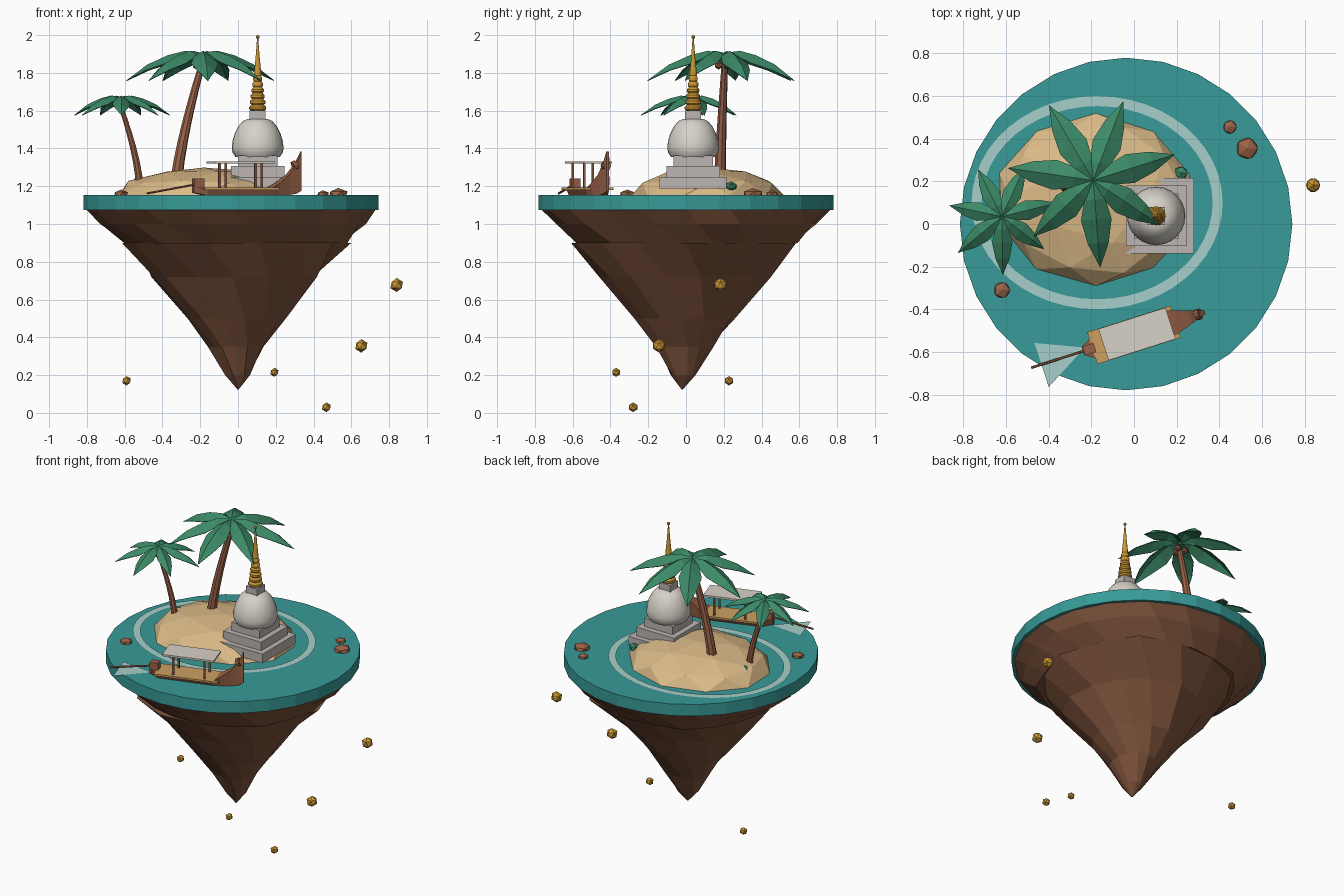
import bpy, bmesh, math, random
from mathutils import Vector, Matrix

if "Cube" in bpy.data.objects:
    bpy.data.objects.remove(bpy.data.objects["Cube"])

random.seed(4)


def material(name, r, g, b):
    m = bpy.data.materials.new(name)
    lin = [((c / 255 + 0.055) / 1.055) ** 2.4 for c in (r, g, b)]
    m.diffuse_color = (*lin, 1)
    m.use_nodes = True
    m.node_tree.nodes["Principled BSDF"].inputs["Base Color"].default_value = m.diffuse_color
    return m


SEA = material("sea teal", 55, 155, 152)
FOAM = material("pale foam", 166, 207, 202)
SAND = material("sand", 220, 187, 136)
ROCK = material("brown rock", 128, 84, 60)
WOOD = material("reddish wood", 155, 99, 72)
GOLD = material("gold", 205, 152, 52)
LEAF = material("palm green", 60, 138, 103)
WHITE = material("warm white", 215, 210, 200)
STONE = material("grey stone", 188, 182, 178)
DECK = material("deck tan", 204, 160, 96)


def make(name, verts, faces, mat, smooth=False):
    me = bpy.data.meshes.new(name)
    me.from_pydata([tuple(v) for v in verts], [], faces)
    bm = bmesh.new()
    bm.from_mesh(me)
    bmesh.ops.recalc_face_normals(bm, faces=bm.faces)
    bm.to_mesh(me)
    bm.free()
    me.materials.append(mat)
    ob = bpy.data.objects.new(name, me)
    bpy.context.collection.objects.link(ob)
    if smooth:
        bpy.ops.object.select_all(action='DESELECT')
        ob.select_set(True)
        bpy.context.view_layer.objects.active = ob
        bpy.ops.object.shade_smooth_by_angle(angle=math.radians(35))
    return ob


def loft(name, rings, mat, smooth=False):
    """Skin a list of equally sized rings and cap both ends."""
    n = len(rings[0])
    verts = [v for r in rings for v in r]
    faces = [(i * n + j, i * n + (j + 1) % n, (i + 1) * n + (j + 1) % n, (i + 1) * n + j)
             for i in range(len(rings) - 1) for j in range(n)]
    faces += [tuple(range(n)), tuple(range(len(verts) - n, len(verts)))]
    return make(name, verts, faces, mat, smooth)


def ring(x, y, z, r, n, turn=0, jitter=0):
    out = []
    for j in range(n):
        a = turn + 2 * math.pi * j / n
        k = r * (1 + random.uniform(-jitter, jitter))
        out.append((x + k * math.cos(a), y + k * math.sin(a), z))
    return out


def lathe(name, x, y, profile, n, mat, smooth=False):
    return loft(name, [ring(x, y, z, r, n) for r, z in profile], mat, smooth)


def box(name, centre, size, mat, matrix=Matrix()):
    sx, sy, sz = (s / 2 for s in size)
    c = Vector(centre)
    rings = [[matrix @ (c + Vector((a * sx, b * sy, k * sz)))
              for a, b in ((-1, -1), (1, -1), (1, 1), (-1, 1))] for k in (-1, 1)]
    return loft(name, rings, mat)


def ball(name, centre, scale, mat, sub=1, jitter=0):
    bm = bmesh.new()
    bmesh.ops.create_icosphere(bm, subdivisions=sub, radius=1)
    for v in bm.verts:
        k = 1 + random.uniform(-jitter, jitter)
        v.co = Vector(centre) + Vector(a * s * k for a, s in zip(v.co, scale))
    me = bpy.data.meshes.new(name)
    bm.to_mesh(me)
    bm.free()
    me.materials.append(mat)
    ob = bpy.data.objects.new(name, me)
    bpy.context.collection.objects.link(ob)
    return ob


def tube(name, points, radii, mat, n=8):
    pts = [Vector(p) for p in points]
    rings = []
    for i, p in enumerate(pts):
        d = pts[min(i + 1, len(pts) - 1)] - pts[max(i - 1, 0)]
        q = d.to_track_quat('Z', 'Y')
        rings.append([p + q @ Vector(v) for v in ring(0, 0, 0, radii[i], n)])
    return loft(name, rings, mat)


# Sea disc and the rock hanging beneath it
lathe("sea_disc", -0.037, 0, [(0.78, 1.074), (0.78, 1.153)], 28, SEA)
loft("upper_rock", [ring(-0.037, 0, 1.076, 0.765, 20),
                    ring(-0.03, 0, 1.0, 0.70, 20, 0.1, 0.02),
                    ring(-0.02, 0, 0.9, 0.60, 20, 0.25, 0.03)], ROCK)
lower = [(0.60, 0.9), (0.435, 0.72), (0.26, 0.5), (0.15, 0.35), (0.065, 0.2), (0.004, 0.125)]
loft("lower_rock", [ring(-0.02 + 0.004 * i, -0.004 * i, z, r, 14, 0.2 * i, 0.06)
                    for i, (r, z) in enumerate(lower)], ROCK)

# Foam ring around the sandy islet
foam_v, foam_f, N = [], [], 48
for j in range(N):
    a = 2 * math.pi * j / N
    for rx, ry in ((0.542, 0.453), (0.589, 0.5)):
        foam_v.append((-0.173 + rx * math.cos(a), 0.1 + ry * math.sin(a), 1.157))
    k = 2 * ((j + 1) % N)
    foam_f.append((2 * j, 2 * j + 1, k + 1, k))
make("foam_ring", foam_v, foam_f, FOAM)
ball("sand_islet", (-0.18, 0.115, 1.15), (0.47, 0.40, 0.15), SAND, 2, 0.02)

# Shrine: square tiers, dome, neck and ringed spire
SX, SY = 0.104, 0.038
for i, (w, z0, z1) in enumerate(((0.354, 1.187, 1.249), (0.284, 1.249, 1.307), (0.21, 1.307, 1.362))):
    box(f"shrine_tier_{i + 1}", (SX, SY, (z0 + z1) / 2), (w, w, z1 - z0), STONE)
lathe("shrine_dome", SX, SY, [(0.118, 1.355), (0.134, 1.38), (0.137, 1.405), (0.133, 1.44),
                              (0.121, 1.48), (0.102, 1.517), (0.078, 1.545), (0.05, 1.557)],
      24, WHITE, True)
box("shrine_neck", (SX, SY, 1.573), (0.085, 0.085, 0.054), STONE)
spire = []
for i in range(6):
    r, z = 0.045 - 0.0042 * i, 1.6 + 0.031 * i
    spire += [(r * 0.8, z), (r, z + 0.008), (r, z + 0.02), (r * 0.75, z + 0.03)]
spire += [(0.02, 1.79), (0.011, 1.88), (0.003, 1.985)]
lathe("shrine_spire", SX, SY, spire, 12, GOLD)
ball("spire_finial", (SX, SY, 1.99), (0.01, 0.01, 0.01), GOLD, 2)


# Palms: curved trunk, folded drooping fronds, coconuts
def palm(tag, base, top, crown_z, length, drop, turn, radius):
    b, t = Vector(base), Vector(top)
    pts, rad = [], []
    for i in range(7):
        f = i / 6
        p = b.lerp(t, f)
        side = (t - b) * (f ** 1.5 - f)     # bow of the trunk
        if t.x > b.x:
            side *= 0.6
        pts.append((p.x + side.x, p.y + side.y, p.z))
        rad.append(radius * (1 - 0.45 * f))
    tube(f"{tag}_trunk", pts, rad, WOOD)
    # distance, height, half width along each frond
    shape = [(0.0, 0.0, 0.04), (0.22, 0.08, 0.12), (0.45, -0.08, 0.175), (0.72, -0.42, 0.12), (1.0, -1.0, 0.0)]
    for i in range(7):
        a = math.radians(turn + i * 360 / 7)
        L = length * random.uniform(0.94, 1.05)
        out, side = Vector((math.cos(a), math.sin(a), 0)), Vector((-math.sin(a), math.cos(a), 0))
        verts, faces = [], []
        for d, h, w in shape:
            c = Vector((t.x, t.y, crown_z + drop * h)) + out * d * L
            fold = Vector((0, 0, -0.6 * w * L))
            verts += [c + side * w * L + fold, c, c - side * w * L + fold]
        for s in range(4):
            k = 3 * s
            faces += [(k, k + 1, k + 4, k + 3), (k + 1, k + 2, k + 5, k + 4)]
        frond = make(f"{tag}_frond_{i + 1}", verts, faces, LEAF)
        frond.modifiers.new("thickness", 'SOLIDIFY').thickness = 0.004
    for i in range(3):
        a = 0.5 + i * 2.1
        ball(f"{tag}_coconut_{i + 1}", (t.x + radius * math.cos(a), t.y + radius * math.sin(a), t.z),
             [radius * 0.7] * 3, WOOD)


palm("tall_palm", (-0.325, 0.18, 1.24), (-0.192, 0.205, 1.84), 1.905, 0.40, 0.145, 69, 0.032)
palm("short_palm", (-0.52, 0.07, 1.19), (-0.62, 0.035, 1.62), 1.672, 0.262, 0.095, -89, 0.022)

# Shrubs, sea rocks and floating gold nuggets
for i, (x, y, z, r) in enumerate(((0.22, 0.24, 1.2, 0.034), (-0.39, 0.34, 1.215, 0.024), (-0.54, 0.14, 1.215, 0.034))):
    ball(f"shrub_{i + 1}", (x, y, z), (r, r, r * 0.8), LEAF, 1, 0.1)
for i, (x, y, r) in enumerate(((0.53, 0.355, 0.056), (0.45, 0.455, 0.035), (-0.62, -0.31, 0.042))):
    ball(f"sea_rock_{i + 1}", (x, y, 1.157), (r, r, r * 0.6), WOOD)
for i, (x, y, z, r) in enumerate(((0.84, 0.182, 0.677, 0.037), (0.653, -0.143, 0.355, 0.036),
                                  (0.193, -0.37, 0.215, 0.024), (-0.59, 0.228, 0.17, 0.025),
                                  (0.468, -0.28, 0.03, 0.026))):
    ball(f"gold_nugget_{i + 1}", (x, y, z), (r, r, r), GOLD)

# Longboat, built along its own axis and turned into place
BOAT = Matrix.Translation((0.014, -0.516, 0)) @ Matrix.Rotation(math.radians(17.7), 4, 'Z')
# station: along, half width, bottom, top
stations = [(-0.265, 0.02, 1.165, 1.2), (-0.2, 0.06, 1.152, 1.183), (0.15, 0.066, 1.152, 1.185),
            (0.2, 0.052, 1.152, 1.215), (0.26, 0.032, 1.153, 1.26), (0.305, 0.018, 1.16, 1.32),
            (0.335, 0.008, 1.175, 1.385)]
loft("boat_hull", [[BOAT @ Vector((u, v, z)) for v, z in ((-w * 0.75, lo), (w * 0.75, lo), (w, hi), (-w, hi))]
                   for u, w, lo, hi in stations], WOOD)
box("boat_deck", (-0.015, 0, 1.187), (0.41, 0.158, 0.012), DECK, BOAT)
box("boat_canopy", (0, 0, 1.326), (0.33, 0.155, 0.012), WHITE, BOAT)
for u in (-0.1, 0.1):
    for v in (-0.055, 0.055):
        box("canopy_post", (u, v, 1.255), (0.011, 0.011, 0.135), WOOD, BOAT)
box("boat_engine", (-0.235, 0, 1.215), (0.055, 0.045, 0.05), WOOD, BOAT)
tube("propeller_shaft", [BOAT @ Vector((-0.22, 0, 1.215)), BOAT @ Vector((-0.52, 0, 1.162))],
     [0.006, 0.006], WOOD, 6)
tube("bow_garland", [BOAT @ Vector((0.292, 0, 1.305)), BOAT @ Vector((0.312, 0, 1.315))],
     [0.026, 0.026], WOOD, 10)
make("boat_wake", [(-0.23, -0.58, 1.158), (-0.467, -0.558, 1.158), (-0.4, -0.764, 1.158)], [(0, 1, 2)], FOAM)
